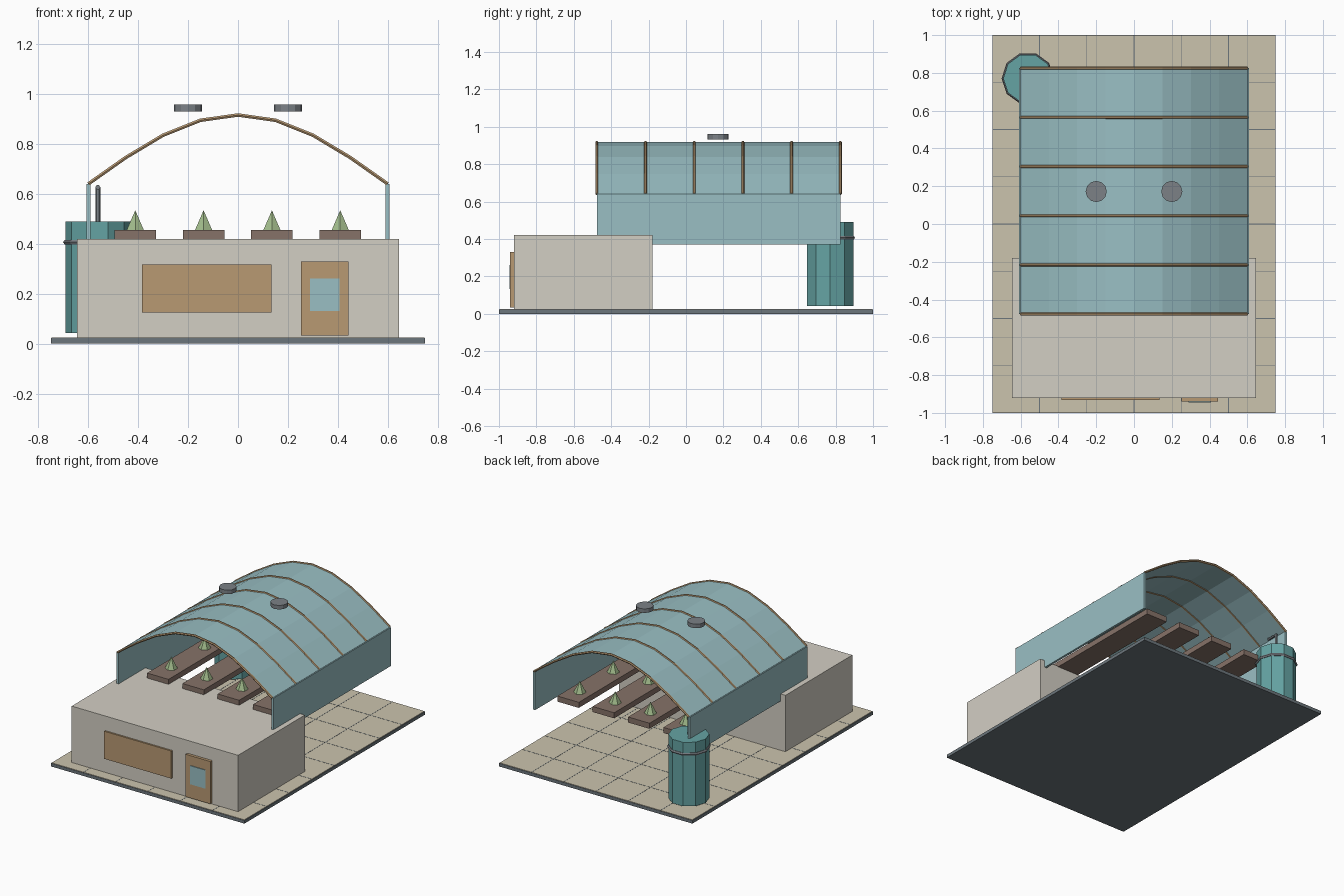
import bpy, bmesh, math
from mathutils import Vector

if "Cube" in bpy.data.objects:
    bpy.data.objects.remove(bpy.data.objects["Cube"])


def material(name, rgb):
    m = bpy.data.materials.new(name)
    m.diffuse_color = (*rgb, 1)
    m.use_nodes = True
    m.node_tree.nodes["Principled BSDF"].inputs["Base Color"].default_value = m.diffuse_color
    return m


SLATE = material("slate", (0.15, 0.18, 0.20))
SAND = material("sand", (0.60, 0.55, 0.42))
PLASTER = material("plaster", (0.65, 0.62, 0.55))
WOOD = material("wood", (0.48, 0.32, 0.17))
GLASS = material("glass", (0.32, 0.52, 0.55))
TEAL = material("teal", (0.13, 0.37, 0.37))
SOIL = material("soil", (0.24, 0.17, 0.14))
LEAF = material("leaf", (0.36, 0.50, 0.26))
METAL = material("metal", (0.20, 0.22, 0.24))


def finish(name, bm, mat):
    bmesh.ops.recalc_face_normals(bm, faces=bm.faces)
    mesh = bpy.data.meshes.new(name)
    bm.to_mesh(mesh)
    bm.free()
    mesh.materials.append(mat)
    ob = bpy.data.objects.new(name, mesh)
    bpy.context.collection.objects.link(ob)
    return ob


def box(name, x, y, z, mat):
    """Box from (min, max) ranges."""
    bm = bmesh.new()
    bmesh.ops.create_cube(bm, size=1)
    for v in bm.verts:
        v.co = Vector([(r[0] + r[1]) / 2 + c * (r[1] - r[0]) for c, r in zip(v.co, (x, y, z))])
    return finish(name, bm, mat)


def cone(name, x, y, z, r1, r2, sides, mat):
    """Vertical cylinder or cone, z is a (min, max) range."""
    bm = bmesh.new()
    bmesh.ops.create_cone(bm, cap_ends=True, segments=sides, radius1=r1, radius2=r2, depth=z[1] - z[0])
    bmesh.ops.translate(bm, verts=bm.verts, vec=(x, y, (z[0] + z[1]) / 2))
    return finish(name, bm, mat)


def tube(name, pts, r, mat, res=0, cyclic=False):
    """Round bar along a polyline."""
    cu = bpy.data.curves.new(name, 'CURVE')
    cu.dimensions = '3D'
    cu.bevel_depth = r
    cu.bevel_resolution = res
    cu.use_fill_caps = True
    sp = cu.splines.new('POLY')
    sp.points.add(len(pts) - 1)
    for p, co in zip(sp.points, pts):
        p.co = (*co, 1)
    sp.use_cyclic_u = cyclic
    sp.use_smooth = False
    cu.materials.append(mat)
    ob = bpy.data.objects.new(name, cu)
    bpy.context.collection.objects.link(ob)
    return ob


# Base slab, paving and paving seams
box("base_slab", (-0.75, 0.75), (-1, 1), (0, 0.022), SLATE)
box("paving", (-0.747, 0.747), (-0.997, 0.997), (0.02, 0.025), SAND)
for i in range(-2, 3):
    box("paving_seam_long", (i * 0.25 - 0.002, i * 0.25 + 0.002), (-0.997, 0.997), (0.02, 0.0258), SLATE)
for i in range(-3, 4):
    box("paving_seam_cross", (-0.747, 0.747), (i * 0.25 - 0.002, i * 0.25 + 0.002), (0.02, 0.0258), SLATE)

# Front building with window panel and door
box("front_building", (-0.645, 0.645), (-0.92, -0.18), (0.025, 0.42), PLASTER)
box("front_panel", (-0.385, 0.135), (-0.932, -0.915), (0.125, 0.318), WOOD)
box("door", (0.252, 0.444), (-0.94, -0.915), (0.033, 0.33), WOOD)
box("door_window", (0.288, 0.408), (-0.945, -0.93), (0.132, 0.262), GLASS)

# Greenhouse side walls
Y0, Y1 = -0.477, 0.825
for s in (-1, 1):
    box("glass_wall", (s * 0.6 - 0.008, s * 0.6 + 0.008), (Y0, Y1), (0.37, 0.64), GLASS)

# Arched glass roof
N = 8
arch = [(-0.6 + 1.2 * i / N, 0.64 + 0.276 * math.sin(math.pi * i / N)) for i in range(N + 1)]
bm = bmesh.new()
rows = [[bm.verts.new((x, y, z)) for x, z in arch] for y in (Y0, Y1)]
for i in range(N):
    bm.faces.new((rows[0][i], rows[0][i + 1], rows[1][i + 1], rows[1][i]))
roof = finish("glass_roof", bm, GLASS)
sol = roof.modifiers.new("thickness", 'SOLIDIFY')
sol.thickness = 0.004
sol.offset = 0

# Wooden arch ribs
for k in range(6):
    y = Y0 + (Y1 - Y0) * k / 5
    tube("arch_rib", [(x, y, z + 0.001) for x, z in arch], 0.008, WOOD, 1)

# Roof vents
for s in (-1, 1):
    cone("roof_vent", s * 0.2, 0.172, (0.932, 0.96), 0.056, 0.056, 12, METAL)

# Planting beds with seedlings
for x in (-0.412, -0.138, 0.136, 0.41):
    box("planting_bed", (x - 0.083, x + 0.083), (-0.3, 0.72), (0.416, 0.455), SOIL)
    for y in (-0.15, 0.22, 0.59):
        cone("seedling", x, y, (0.455, 0.535), 0.04, 0, 6, LEAF)

# Water tank with band and inlet pipe
TX, TY = -0.562, 0.771
cone("water_tank", TX, TY, (0.042, 0.49), 0.13, 0.13, 10, TEAL).data.transform
ring = [(TX + 0.128 * math.cos(a), TY + 0.128 * math.sin(a), 0.407)
        for a in (2 * math.pi * i / 10 for i in range(10))]
tube("tank_band", ring, 0.011, METAL, 1, True)
tube("inlet_pipe", [(TX, TY, 0.48), (TX, TY, 0.627), (TX, TY - 0.08, 0.627)], 0.01, METAL, 1)

# The 10-sided tank has a corner on the x axis
tank = bpy.data.objects["water_tank"]
for v in tank.data.vertices:
    dx, dy = v.co.x - TX, v.co.y - TY
    v.co.x, v.co.y = TX + dy, TY - dx
